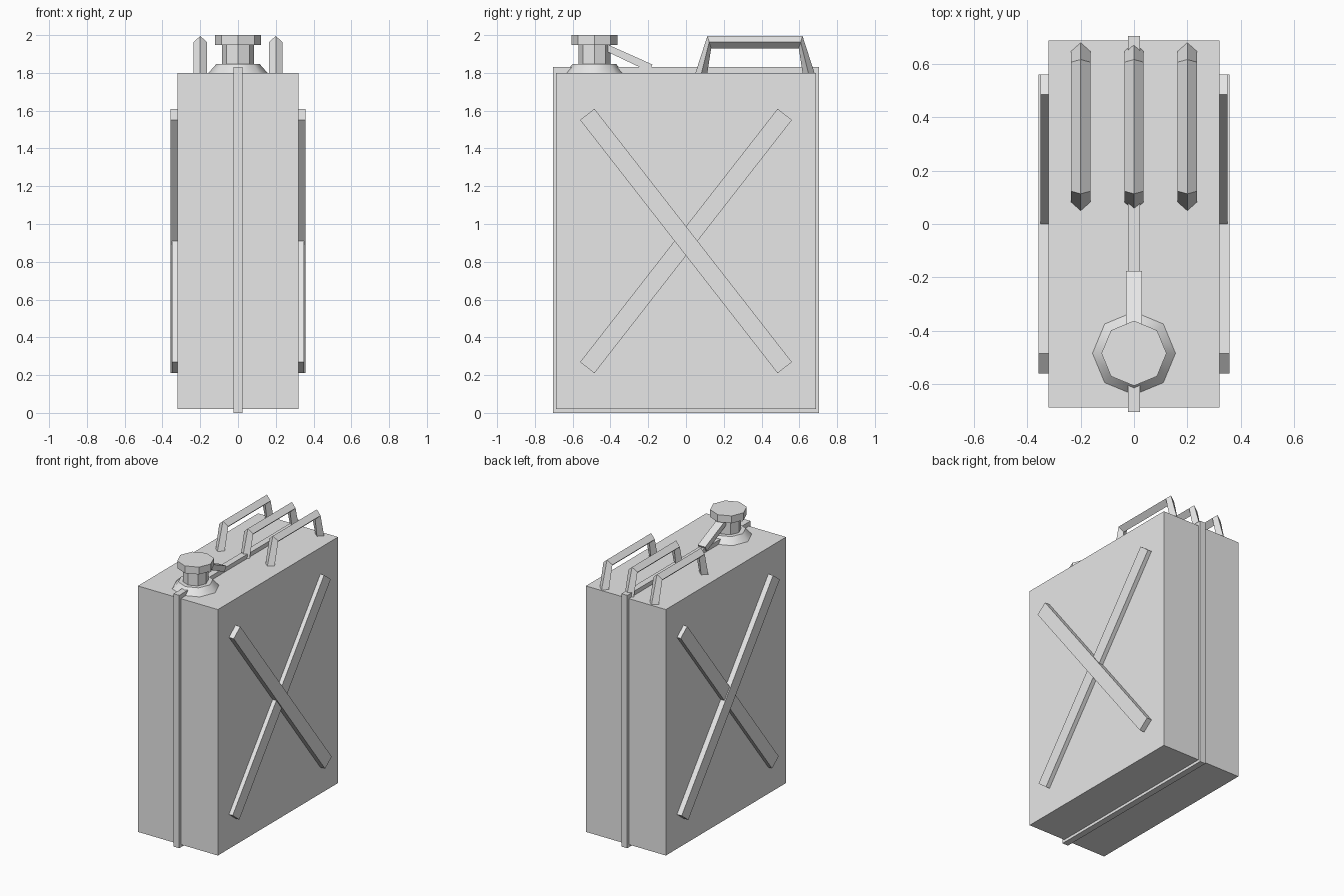
import bpy, bmesh, math
from mathutils import Vector

cube = bpy.data.objects.get("Cube")
if cube:
    bpy.data.objects.remove(cube, do_unlink=True)

GREY = (0.8, 0.8, 0.8, 1)
metal = bpy.data.materials.new("grey metal")
metal.use_nodes = True
metal.diffuse_color = GREY
metal.node_tree.nodes["Principled BSDF"].inputs["Base Color"].default_value = GREY


def finish(bm, name):
    bmesh.ops.recalc_face_normals(bm, faces=bm.faces)
    mesh = bpy.data.meshes.new(name)
    bm.to_mesh(mesh)
    bm.free()
    mesh.materials.append(metal)
    obj = bpy.data.objects.new(name, mesh)
    bpy.context.collection.objects.link(obj)
    return obj


def box(name, center, size, tilt=0):
    bm = bmesh.new()
    bmesh.ops.create_cube(bm, size=1)
    bmesh.ops.scale(bm, vec=size, verts=bm.verts)
    obj = finish(bm, name)
    obj.location = center
    obj.rotation_euler.x = tilt
    return obj


def loft(name, rings):
    """Skin a list of equal-sized point rings and close both ends."""
    bm = bmesh.new()
    loops = [[bm.verts.new(p) for p in ring] for ring in rings]
    n = len(loops[0])
    for a, b in zip(loops, loops[1:]):
        for i in range(n):
            j = (i + 1) % n
            bm.faces.new((a[i], a[j], b[j], b[i]))
    bm.faces.new(loops[0])
    bm.faces.new(loops[-1])
    return finish(bm, name)


def octagon(name, r_low, r_high, z_low, z_high):
    rings = []
    for r, z in ((r_low, z_low), (r_high, z_high)):
        rings.append([(r * math.cos(i * math.pi / 4),
                       CAP_Y + r * math.sin(i * math.pi / 4), z) for i in range(8)])
    return loft(name, rings)


# Can body and the welded seam running around its middle
box("body", (0, 0, 0.91), (0.64, 1.375, 1.78))
box("seam", (0, 0, 0.915), (0.046, 1.41, 1.83))

# Crossed ribs on both broad sides; the one falling to the rear lies on top
angle = math.atan2(1.34, 1.045)
for side, label in ((1, "left"), (-1, "right")):
    for direction, outer, kind in ((-1, 0.358, "upper"), (1, 0.35, "lower")):
        box(f"{label}_{kind}_rib", (side * (0.3 + outer) / 2, 0, 0.91),
            (outer - 0.3, 1.70, 0.096), direction * angle)

# Three carrying handles with a diamond section
HANDLE_Y, HALF_WIDTH = 0.365, 0.036


def diamond(sign, outer, middle, inner):
    points = [(0, *outer), (HALF_WIDTH, *middle), (0, *inner), (-HALF_WIDTH, *middle)]
    return [Vector((x, HANDLE_Y + sign * y, z)) for x, y, z in points]


for x, label in ((0.2, "left"), (0, "middle"), (-0.2, "right")):
    foot = ((0.315, 1.8), (0.283, 1.8), (0.252, 1.8))
    bend = ((0.252, 1.995), (0.242, 1.963), (0.232, 1.93))
    handle = loft(f"{label}_handle", [diamond(-1, *foot), diamond(-1, *bend),
                                      diamond(1, *bend), diamond(1, *foot)])
    handle.location.x = x

# Spout collar, neck and cap
CAP_Y = -0.485
collar = octagon("spout_collar", 0.16, 0.115, 1.795, 1.847)
octagon("spout_neck", 0.085, 0.085, 1.84, 1.96)
octagon("spout_cap", 0.122, 0.122, 1.947, 2.0)
bpy.ops.object.select_all(action="DESELECT")
collar.select_set(True)
bpy.context.view_layer.objects.active = collar
bpy.ops.object.shade_smooth_by_angle(angle=math.radians(40))

# Sloping cap lever
profile = [(-0.43, 1.957), (-0.177, 1.844), (-0.196, 1.807), (-0.43, 1.918)]
loft("cap_lever", [[(x, y, z) for y, z in profile] for x in (-0.03, 0.03)])
